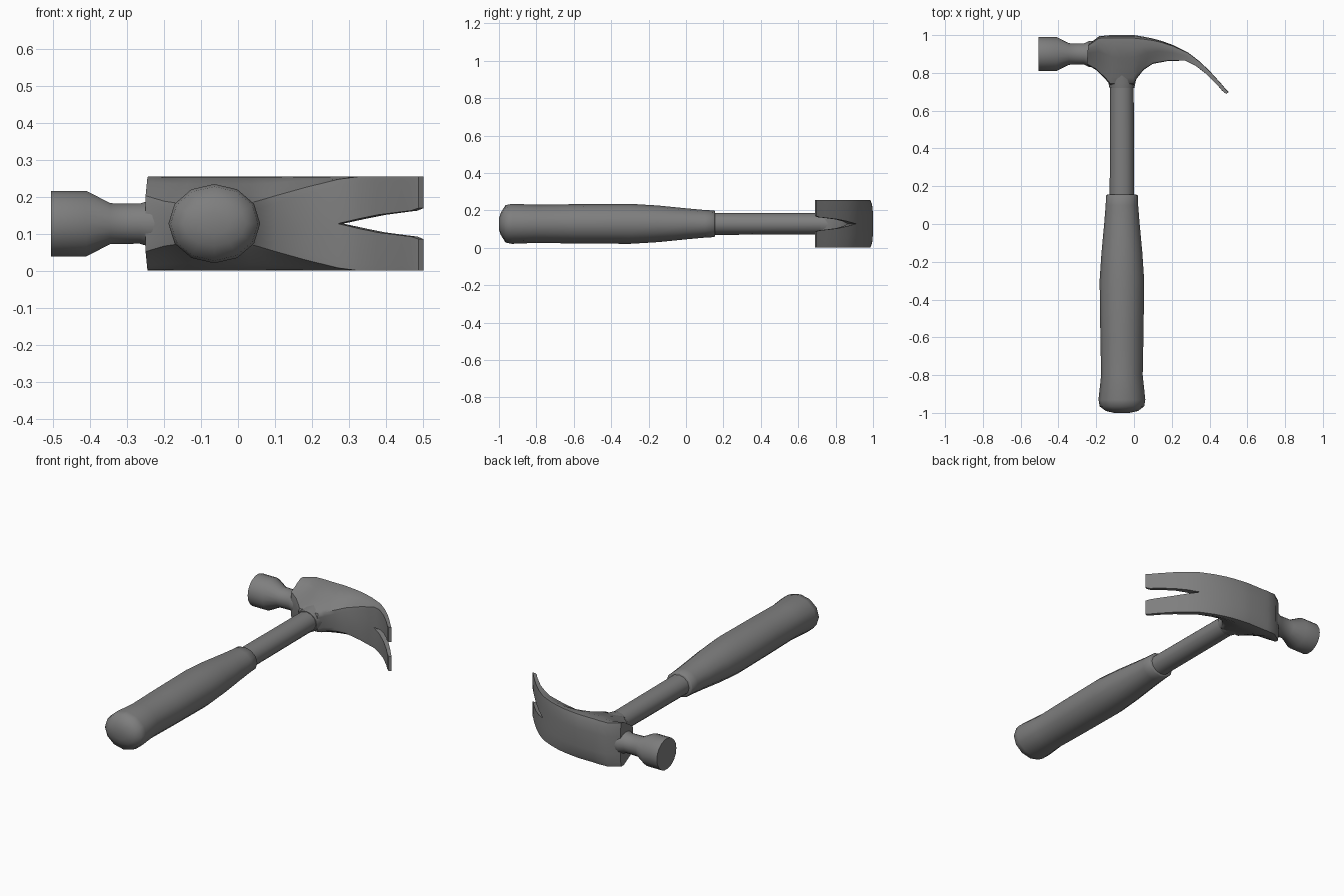
import bpy
import bmesh
import math

if "Cube" in bpy.data.objects:
    bpy.data.objects.remove(bpy.data.objects["Cube"], do_unlink=True)

MID_Z = 0.128
HALF = 0.127

steel = bpy.data.materials.new("dark grey")
steel.use_nodes = True
GREY = (0.21, 0.21, 0.21, 1)
steel.diffuse_color = GREY
steel.node_tree.nodes["Principled BSDF"].inputs["Base Color"].default_value = GREY


def finish(bm, name, angle):
    bmesh.ops.remove_doubles(bm, verts=bm.verts, dist=0.0005)
    bmesh.ops.recalc_face_normals(bm, faces=bm.faces)
    mesh = bpy.data.meshes.new(name)
    bm.to_mesh(mesh)
    bm.free()
    mesh.materials.append(steel)
    obj = bpy.data.objects.new(name, mesh)
    bpy.context.collection.objects.link(obj)
    bpy.ops.object.select_all(action="DESELECT")
    obj.select_set(True)
    bpy.context.view_layer.objects.active = obj
    bpy.ops.object.shade_smooth_by_angle(angle=math.radians(angle))
    return obj


def bridge(bm, rings):
    for a, b in zip(rings, rings[1:]):
        for i in range(len(a)):
            j = (i + 1) % len(a)
            bm.faces.new((a[i], a[j], b[j], b[i]))
    bm.faces.new(rings[0])
    bm.faces.new(rings[-1])


def turned(name, profile, place, sides, angle=40):
    """Rings of (position, radius, radius) set along an axis by place()."""
    bm = bmesh.new()
    rings = []
    for pos, ra, rb in profile:
        turns = [2 * math.pi * i / sides for i in range(sides)]
        rings.append([bm.verts.new(place(pos, ra * math.cos(t), rb * math.sin(t)))
                      for t in turns])
    bridge(bm, rings)
    return finish(bm, name, angle)


def along_handle(p, a, b):
    return (-0.064 + a, p, MID_Z + b)


def along_poll(p, a, b):
    return (p, 0.9 + a, MID_Z + b)


# Handle: swelling grip, thin shaft and the collar under the head
turned("grip", [
    (-1.0, 0.04, 0.03), (-0.99, 0.085, 0.06), (-0.965, 0.118, 0.1),
    (-0.93, 0.124, 0.107), (-0.8, 0.11, 0.102), (-0.6, 0.114, 0.105),
    (-0.3, 0.118, 0.107), (-0.15, 0.108, 0.098), (0.0, 0.094, 0.083),
    (0.1, 0.086, 0.074), (0.15, 0.084, 0.071), (0.155, 0.078, 0.066)],
    along_handle, 12, 50)
turned("shaft", [(0.1, 0.065, 0.059), (0.8, 0.062, 0.057)], along_handle, 12)
turned("collar", [(0.72, 0.066, 0.06), (0.745, 0.071, 0.065), (0.82, 0.085, 0.075)],
       along_handle, 16)

# Striking face with its narrow neck
turned("striking_poll", [
    (-0.505, 0.09, 0.09), (-0.41, 0.09, 0.09), (-0.345, 0.057, 0.056),
    (-0.265, 0.056, 0.055), (-0.235, 0.07, 0.065), (-0.1, 0.07, 0.065)],
    along_poll, 18)

# Head stations: outer x, outer y, inner x, inner y, plate blend, slot half width
STATIONS = [
    (-0.243, 0.95, -0.25, 0.845, 0.3, 0), (-0.185, 0.994, -0.2, 0.815, 0.1, 0),
    (-0.125, 1.0, -0.15, 0.765, 0, 0), (-0.1, 1.0, -0.125, 0.735, 0, 0),
    (0.0, 1.0, -0.003, 0.735, 0, 0), (0.05, 0.992, 0.015, 0.77, 0, 0),
    (0.1, 0.982, 0.05, 0.815, 0.1, 0), (0.15, 0.968, 0.1, 0.848, 0.3, 0),
    (0.21, 0.946, 0.18, 0.863, 0.6, 0), (0.285, 0.909, 0.27, 0.865, 0.9, 0),
    (0.345, 0.863, 0.325, 0.838, 1, 0.013), (0.4, 0.811, 0.378, 0.798, 1, 0.024),
    (0.46, 0.745, 0.442, 0.735, 1, 0.032), (0.485, 0.715, 0.467, 0.705, 1, 0.035),
    (0.502, 0.697, 0.488, 0.689, 1, 0.042)]

# Depth from outer to inner face, and body half width there
SIDE = [(0.06, 1.0), (0.25, 0.98), (0.45, 0.84), (0.65, 0.67), (0.85, 0.52), (0.97, 0.42)]


def half_ring(bm, station, sign):
    xo, yo, xi, yi, plate, slot = station
    points = [(0, slot), (0, slot + (HALF - slot) * 0.4), (0.02, slot + (HALF - slot) * 0.8)]
    points += [(f, HALF * (w + (1 - w) * plate)) for f, w in SIDE]
    points += [(1, slot + (HALF - slot) * (0.25 + 0.6 * plate)), (1, slot)]
    return [bm.verts.new((xo + (xi - xo) * f, yo + (yi - yo) * f, MID_Z + sign * z))
            for f, z in points]


# Head body and split claw, made as two mirrored halves
bm = bmesh.new()
for sign in (1, -1):
    rings = [half_ring(bm, s, sign) for s in STATIONS]
    for k, (a, b) in enumerate(zip(rings, rings[1:])):
        for i in range(len(a)):
            j = (i + 1) % len(a)
            if j == 0 and STATIONS[k + 1][5] == 0:
                continue  # no wall inside the solid part
            bm.faces.new((a[i], a[j], b[j], b[i]))
    bm.faces.new(rings[0])
    bm.faces.new(rings[-1])
finish(bm, "claw_head", 42)
